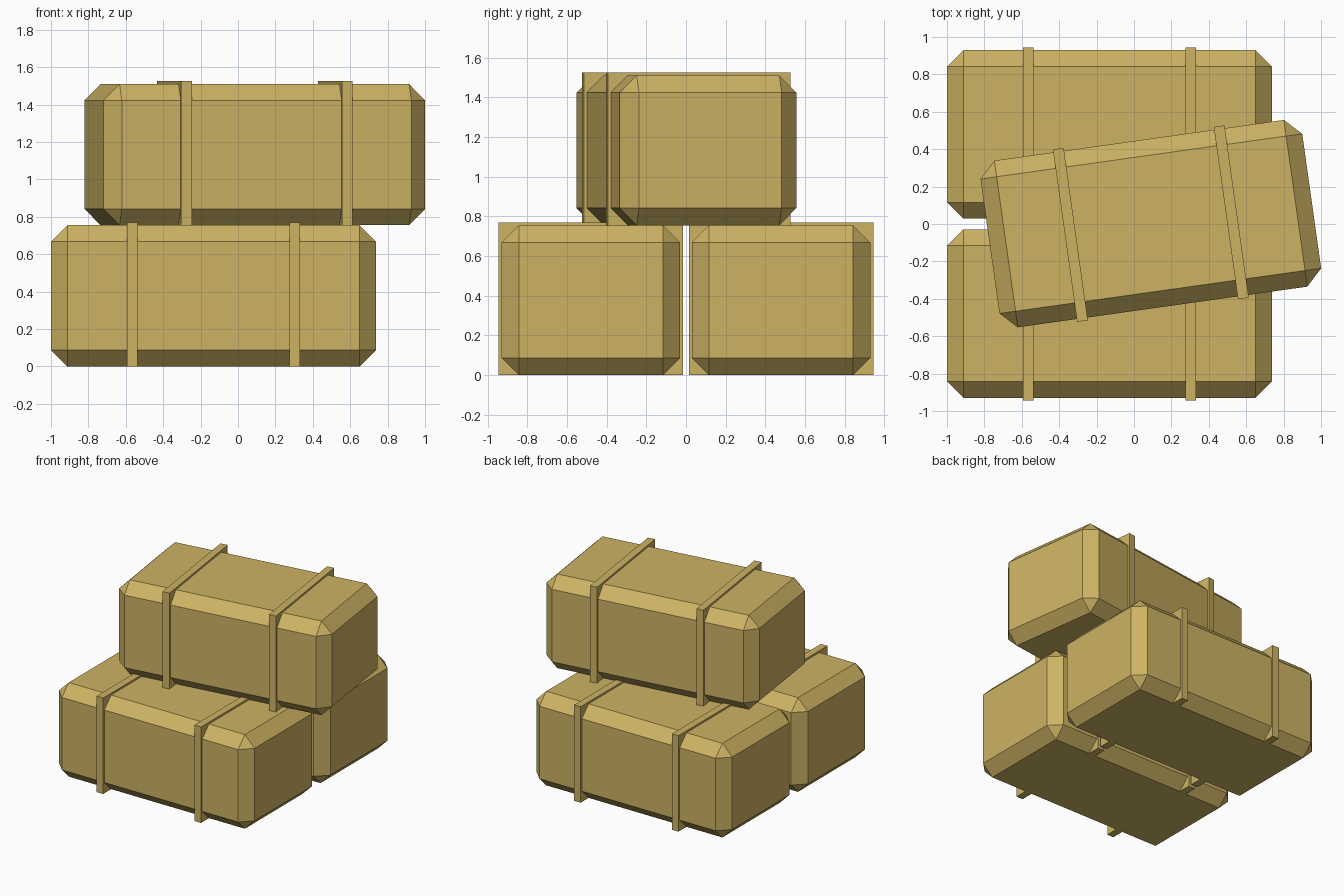
import bpy
from math import radians
from mathutils import Matrix, Vector

default = bpy.data.objects.get("Cube")
if default:
    bpy.data.objects.remove(default, do_unlink=True)

# Straw colour shared by bales and straps
straw = bpy.data.materials.new("straw")
straw.use_nodes = True
colour = (0.61, 0.45, 0.125, 1)
straw.diffuse_color = colour
straw.node_tree.nodes["Principled BSDF"].inputs["Base Color"].default_value = colour

LENGTH, WIDTH, HEIGHT = 1.737, 0.9, 0.755
CHAMFER = 0.087
STRAP_WIDTH, STRAP_LIFT = 0.058, 0.015


def box(name, size, centre, frame):
    """Box of the given size, placed in the frame of its bale."""
    bpy.ops.mesh.primitive_cube_add(size=1)
    obj = bpy.context.object
    obj.name = name
    obj.data.transform(Matrix.Diagonal((*size, 1)))
    obj.matrix_world = frame @ Matrix.Translation(centre)
    obj.data.materials.append(straw)
    return obj


def bale(name, base, turn=0):
    frame = Matrix.Translation(base) @ Matrix.Rotation(radians(turn), 4, "Z")
    # Chamfered body
    body = box(name, (LENGTH, WIDTH, HEIGHT), Vector((0, 0, HEIGHT / 2)), frame)
    bevel = body.modifiers.new("chamfer", "BEVEL")
    bevel.width = CHAMFER
    bevel.segments = 1
    bevel.limit_method = "NONE"
    # Two square straps, flush with the underside
    strap_height = HEIGHT + STRAP_LIFT
    for side, label in ((-1, "right"), (1, "left")):
        box(f"{name}_{label}_strap",
            (STRAP_WIDTH, WIDTH + 2 * STRAP_LIFT, strap_height),
            Vector((side * LENGTH / 4, 0, strap_height / 2)), frame)


# Two bales side by side, one turned across the top
bale("front_bale", (-0.131, -0.479, 0))
bale("back_bale", (-0.131, 0.479, 0))
bale("top_bale", (0.09, 0.002, HEIGHT), turn=8)
